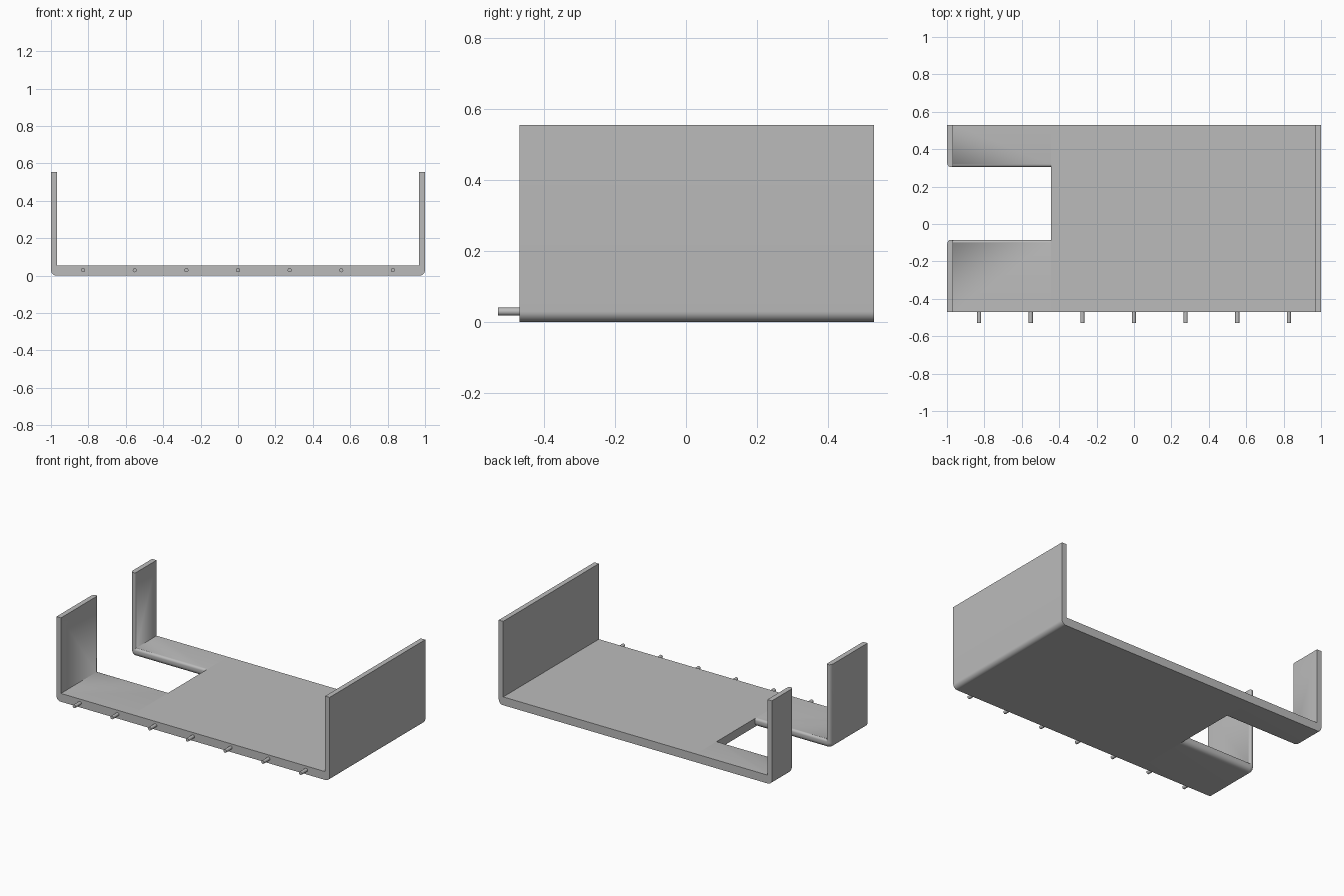
import bpy, bmesh, math
from mathutils import Matrix

if "Cube" in bpy.data.objects:
    bpy.data.objects.remove(bpy.data.objects["Cube"])

FLOOR, WALL, HEIGHT, R = 0.055, 0.033, 0.555, 0.03
FRONT, BACK = -0.47, 0.53
NOTCH_FRONT, NOTCH_BACK, NOTCH_X = -0.085, 0.305, -0.445

metal = bpy.data.materials.new("grey metal")
metal.diffuse_color = (0.5, 0.5, 0.5, 1)
metal.use_nodes = True
metal.node_tree.nodes["Principled BSDF"].inputs["Base Color"].default_value = metal.diffuse_color


def finish(name, bm):
    bmesh.ops.remove_doubles(bm, verts=bm.verts, dist=1e-5)
    bmesh.ops.recalc_face_normals(bm, faces=bm.faces)
    mesh = bpy.data.meshes.new(name)
    bm.to_mesh(mesh)
    bm.free()
    mesh.materials.append(metal)
    obj = bpy.data.objects.new(name, mesh)
    bpy.context.collection.objects.link(obj)
    bpy.context.view_layer.objects.active = obj
    obj.select_set(True)
    bpy.ops.object.shade_smooth_by_angle(angle=math.radians(32))
    obj.select_set(False)


def bent_plate(name, side, start, section):
    """Sweep a (depth fraction, y) section along the floor and up one wall."""
    path = [(start, 0)]
    for i in range(9):
        a = math.pi / 2 * i / 8
        path.append((1 - R + R * math.sin(a), R - R * math.cos(a)))
    path.append((1, HEIGHT))
    bm = bmesh.new()
    rings = []
    for x, z in path:
        ix, iz = min(x, 1 - WALL), max(z, FLOOR)
        rings.append([bm.verts.new((side * (x + (ix - x) * t), y, z + (iz - z) * t))
                      for t, y in section])
    n = len(section)
    for a, b in zip(rings, rings[1:]):
        for i in range(n):
            j = (i + 1) % n
            bm.faces.new((a[i], a[j], b[j], b[i]))
    bm.faces.new(rings[-1])
    return bm


def rounded_section(outer_y, notch_y):
    """Rectangle with both notch-side corners rounded."""
    s = 1 if outer_y > notch_y else -1
    low, high = 0.03, 0.015
    pts = [(0, outer_y)]
    for i in range(9):
        a = math.pi / 2 * i / 8
        pts.append((low * (1 - math.cos(a)) / FLOOR, notch_y + s * low * (1 - math.sin(a))))
    for i in range(7):
        a = math.pi / 2 * i / 6
        pts.append((1 - high * (1 - math.sin(a)) / FLOOR, notch_y + s * high * (1 - math.cos(a))))
    pts.append((1, outer_y))
    return pts


# Floor with the full right wall
bm = bent_plate("floor", 1, NOTCH_X, [(0, FRONT), (0, BACK), (1, BACK), (1, FRONT)])
# Inner end of the notch, slightly wider to meet the rounded arms
y0, y1 = NOTCH_FRONT - R, NOTCH_BACK + R
bm.faces.new([bm.verts.new((NOTCH_X, y, z))
              for y, z in ((y0, 0), (y0, FLOOR), (y1, FLOOR), (y1, 0))])
finish("floor_and_right_wall", bm)

# Left arms on both sides of the notch
for name, outer, inner in (("front_left_arm", FRONT, NOTCH_FRONT),
                           ("back_left_arm", BACK, NOTCH_BACK)):
    finish(name, bent_plate(name, -1, -NOTCH_X, rounded_section(outer, inner)))

# Row of pegs along the front edge
for i in range(7):
    bm = bmesh.new()
    place = Matrix.Translation(((i - 3) * 0.276, -0.495, 0.029)) @ Matrix.Rotation(math.pi / 2, 4, 'X')
    bmesh.ops.create_cone(bm, cap_ends=True, segments=24, radius1=0.011, radius2=0.011,
                          depth=0.07, matrix=place)
    finish("peg_%d" % (i + 1), bm)
